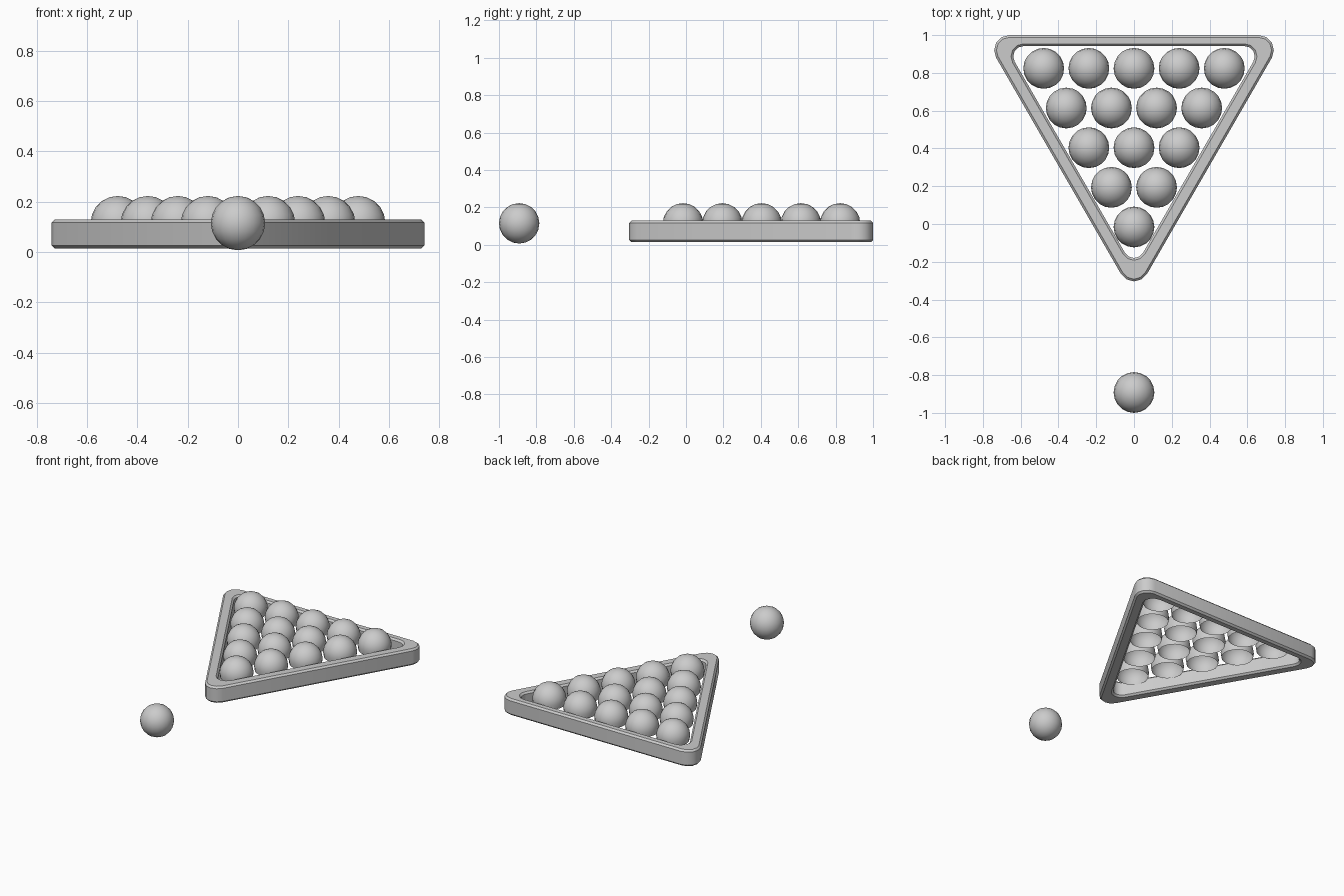
import bpy, bmesh, math

if "Cube" in bpy.data.objects:
    bpy.data.objects.remove(bpy.data.objects["Cube"])

R, BALL_Z = 0.108, 0.115
Z0, Z1, CH = 0.014, 0.129, 0.012


def finish(name, bm):
    mesh = bpy.data.meshes.new(name)
    bm.to_mesh(mesh)
    bm.free()
    ob = bpy.data.objects.new(name, mesh)
    bpy.context.collection.objects.link(ob)
    return ob


def ball(name, x, y, open_below=None):
    bm = bmesh.new()
    bmesh.ops.create_uvsphere(bm, u_segments=20, v_segments=10, radius=R)
    if open_below is not None:  # racked balls are open shells underneath
        low = [f for f in bm.faces if f.calc_center_median().z < open_below]
        bmesh.ops.delete(bm, geom=low, context='FACES')
    for f in bm.faces:
        f.smooth = True
    ob = finish(name, bm)
    ob.location = (x, y, BALL_Z)


def rounded_triangle(apex, back, r, inset, n=4):
    """Equilateral triangle outline pointing to -y; inset shrinks it."""
    half = (back - apex) / math.sqrt(3)
    s3 = math.sqrt(3)
    centres = [((0, apex + 2 * r), 210),
               ((half - r * s3, back - r), -30),
               ((-half + r * s3, back - r), 90)]
    pts = []
    for (cx, cy), start in centres:
        for i in range(n + 1):
            a = math.radians(start + 120 * i / n)
            pts.append((cx + (r - inset) * math.cos(a), cy + (r - inset) * math.sin(a)))
    return pts


# Triangular rack: chamfered section swept round the outer and inner outlines
OUT, INN = (-0.384, 1.0, 0.08), (-0.235, 0.942, 0.055)
section = [(OUT, CH, Z0), (OUT, 0, Z0 + CH), (OUT, 0, Z1 - CH), (OUT, CH, Z1),
           (INN, -CH, Z1), (INN, 0, Z1 - CH), (INN, 0, Z0 + CH), (INN, -CH, Z0)]
bm = bmesh.new()
loops = [[bm.verts.new((x, y, z)) for x, y in rounded_triangle(*tri, inset)]
         for tri, inset, z in section]
for k, a in enumerate(loops):
    b = loops[(k + 1) % len(loops)]
    for i in range(len(a)):
        j = (i + 1) % len(a)
        bm.faces.new((a[i], a[j], b[j], b[i]))
bmesh.ops.recalc_face_normals(bm, faces=bm.faces)
rack = finish("triangle_rack", bm)
bpy.context.view_layer.objects.active = rack
rack.select_set(True)
bpy.ops.object.shade_smooth_by_angle(angle=math.radians(35))

# Five rows of racked balls, one more in each row
for row in range(5):
    for i in range(row + 1):
        ball(f"rack_ball_{row}_{i}", (i - row / 2) * 0.239, -0.016 + row * 0.21, -0.036)

# Loose ball in front
ball("cue_ball", 0, -1 + R)
